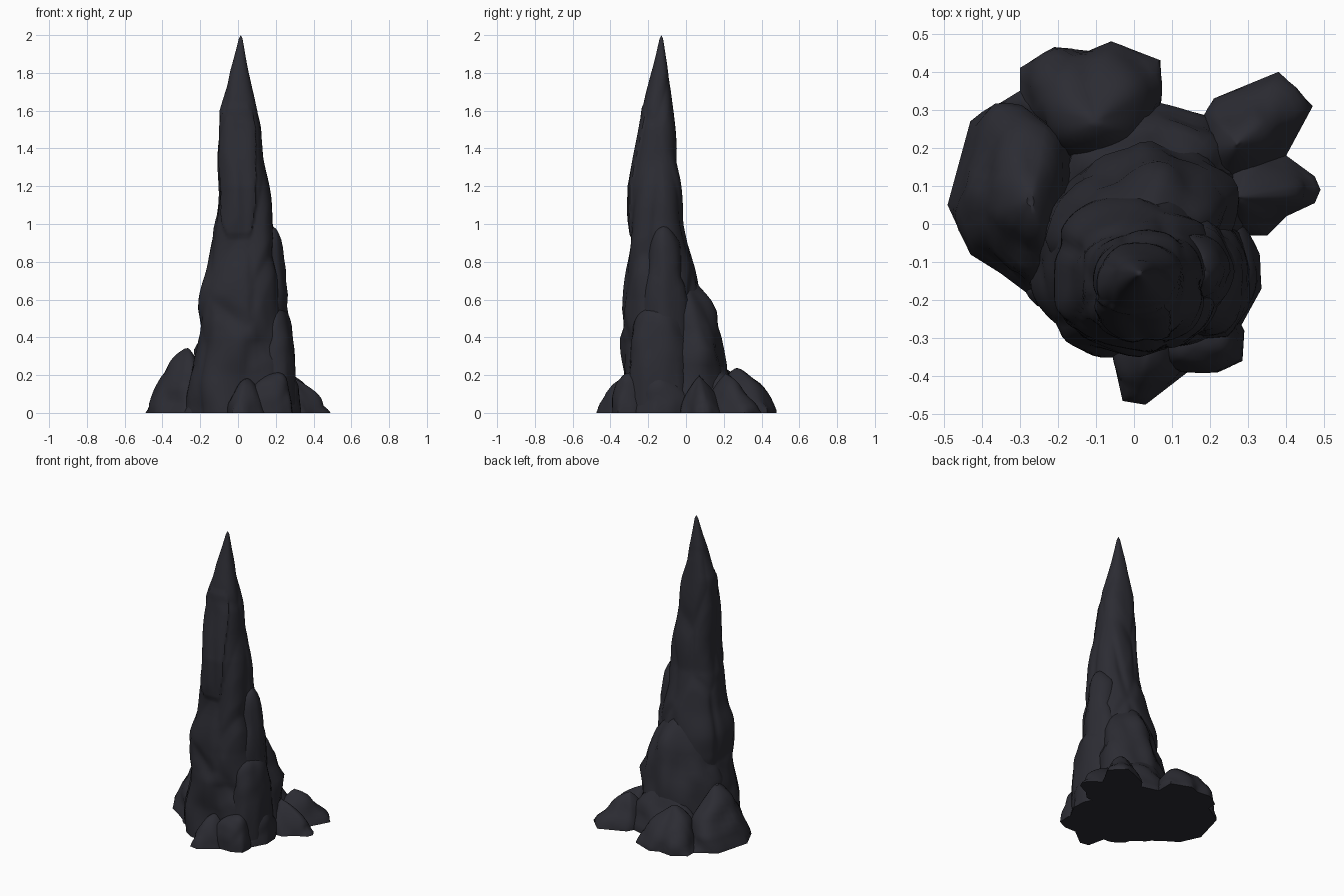
import bpy, bmesh, math
from mathutils import Vector, noise

if "Cube" in bpy.data.objects:
    bpy.data.objects.remove(bpy.data.objects["Cube"])

rock = bpy.data.materials.new("dark slate rock")
rock.diffuse_color = (0.025, 0.025, 0.033, 1)
rock.use_nodes = True
rock.node_tree.nodes["Principled BSDF"].inputs["Base Color"].default_value = rock.diffuse_color


def crease(p, sx, sz):
    """0 in the middle of a rock chunk, 1 along the cracks between chunks."""
    d = noise.voronoi(Vector((p.x * sx, p.y * sx, p.z * sz)))[0]
    return 1 - min(1, (d[1] - d[0]) / 0.25)


def loft(name, rings, tip, angle):
    """Skin closed rings from the ground up to a tip point."""
    bm = bmesh.new()
    vr = [[bm.verts.new(p) for p in r] for r in rings]
    n = len(vr[0])
    top = bm.verts.new(tip)
    bm.faces.new(list(reversed(vr[0])))
    for a, b in zip(vr, vr[1:]):
        for i in range(n):
            j = (i + 1) % n
            bm.faces.new((a[i], a[j], b[j], b[i]))
    for i in range(n):
        bm.faces.new((vr[-1][i], vr[-1][(i + 1) % n], top))
    bmesh.ops.recalc_face_normals(bm, faces=bm.faces)
    me = bpy.data.meshes.new(name)
    bm.to_mesh(me)
    bm.free()
    me.materials.append(rock)
    ob = bpy.data.objects.new(name, me)
    bpy.context.collection.objects.link(ob)
    bpy.ops.object.select_all(action='DESELECT')
    ob.select_set(True)
    bpy.context.view_layer.objects.active = ob
    bpy.ops.object.shade_smooth_by_angle(angle=math.radians(angle))


def mound(name, outline, peak, h, e=1.3, rough=0.14):
    """Boulder: ground outline shrinking toward a peak; larger e gives straighter slopes."""
    c = Vector((peak[0], peak[1], 0))
    base = []
    for i, a in enumerate(outline):
        a, b = Vector((*a, 0)), Vector((*outline[(i + 1) % len(outline)], 0))
        base += [a.lerp(b, t / 4) for t in range(4)]
    rings = []
    for k in range(14):
        t = k / 14 * math.pi / 2
        s, z = math.cos(t) ** e, h * math.sin(t) ** e
        ring = []
        for j, p in enumerate(base):
            # corners of the outline soften with height
            soft = (base[j - 2] + base[j - 1] + p + base[(j + 1) % len(base)]
                    + base[(j + 2) % len(base)]) / 5
            p = p.lerp(soft, min(1, k / 5))
            q = c + (p - c) * s + Vector((0, 0, z))
            f = 1 + rough * min(1, k / 3) * (1.3 * noise.noise(q * 8) - 0.5 * crease(q, 5, 4) + 0.15)
            ring.append(Vector((c.x + (q.x - c.x) * f, c.y + (q.y - c.y) * f,
                                z * (1 + 0.6 * rough * noise.noise(q * 7)))))
        rings.append(ring)
    loft(name, rings, (c.x, c.y, h), 50)


# Main spire: height, x min, x max, y min, y max
keys = [(0, -.27, .28, -.335, .13), (.2, -.255, .27, -.33, .12), (.4, -.225, .255, -.34, .1),
        (.6, -.195, .22, -.32, .07), (.8, -.16, .2, -.31, .03), (1, -.125, .18, -.305, -.01),
        (1.2, -.11, .165, -.3, -.03), (1.4, -.1, .14, -.265, -.05), (1.6, -.09, .105, -.23, -.07),
        (1.8, -.045, .06, -.185, -.09), (2, .01, .02, -.135, -.125)]
rings = []
ROWS, SEG = 110, 80
for r in range(ROWS):
    z = 2 * r / ROWS
    k = min(int(z / .2), 9)
    u = z / .2 - k
    x0, x1, y0, y1 = (a + (b - a) * u for a, b in zip(keys[k][1:], keys[k + 1][1:]))
    cx, cy = (x0 + x1) / 2, (y0 + y1) / 2
    ring = []
    for i in range(SEG):
        a = math.tau * i / SEG
        ca, sa = math.cos(a), math.sin(a)
        q = Vector((cx + (x1 - x0) / 2 * math.copysign(abs(ca) ** .85, ca),
                    cy + (y1 - y0) / 2 * math.copysign(abs(sa) ** .85, sa), z))
        f = 1.01 + .13 * noise.noise(Vector((q.x * 6, q.y * 6, z * 4))) - .07 * crease(q, 5, 1.8)
        # raised slab on the upper front
        if sa < 0 and (q.x / .095) ** 4 + ((z - 1.28) / .35) ** 4 < 1:
            f += .06
        ring.append(Vector((cx + (q.x - cx) * f, cy + (q.y - cy) * f, z)))
    rings.append(ring)
loft("main_spire", rings, (.015, -.13, 2), 40)

# Buttress and slabs leaning on the spire
mound("back_buttress", [(-.25, -.1), (-.24, .02), (-.17, .12), (-.08, .18), (.05, .23), (.16, .2),
                        (.27, .13), (.29, 0), (.2, -.15), (-.1, -.2)], (.03, -.03), .72, .95, .1)
mound("back_skirt", [(-.25, .1), (-.1, .27), (.06, .32), (.19, .285), (.29, .17), (.25, -.1),
                     (-.1, -.1)], (.08, .08), .34)
mound("right_slab_tall", [(.08, -.26), (.2, -.25), (.27, -.17), (.275, -.08), (.2, .02), (.06, 0)],
      (.16, -.12), .98, .65, .14)
mound("right_slab_low", [(.12, -.31), (.25, -.3), (.3, -.22), (.305, -.12), (.28, -.02), (.15, .06)],
      (.2, -.14), .56, .6, .1)
mound("right_foot", [(.15, -.3), (.28, -.27), (.335, -.17), (.33, -.08), (.28, .02), (.15, 0)],
      (.22, -.14), .24, 1)

# Boulders around the foot
mound("left_boulder", [(-.49, .05), (-.43, .27), (-.3, .35), (-.15, .25), (-.15, -.15),
                       (-.27, -.19), (-.35, -.13), (-.43, -.08)], (-.27, .06), .335)
mound("left_shards", [(-.29, -.17), (-.275, -.195), (-.255, -.215), (-.2, -.23), (-.12, -.3),
                      (-.08, -.2), (-.2, -.1)], (-.18, -.18), .16)
mound("back_boulder", [(-.3, .28), (-.3, .41), (-.21, .465), (-.12, .455), (-.06, .48), (.07, .43),
                       (.07, .3), (.05, .15), (-.2, .15)], (-.1, .27), .235)
mound("right_back_boulder", [(.18, .28), (.21, .33), (.38, .4), (.47, .31), (.4, .18), (.28, .08),
                             (.16, .12)], (.27, .21), .21, 1.5)
mound("right_boulder", [(.2, .02), (.27, -.03), (.35, -.03), (.4, .02), (.475, .055), (.49, .09),
                        (.475, .125), (.4, .18), (.25, .2)], (.27, .07), .2, 1.5)
mound("front_boulder", [(-.06, -.33), (-.03, -.465), (.03, -.475), (.14, -.39), (.14, -.25),
                        (0, -.22)], (.05, -.31), .18, 1.2)
mound("front_right_boulder", [(.04, -.35), (.12, -.39), (.22, -.39), (.285, -.36), (.29, -.28),
                              (.25, -.2), (.1, -.2)], (.2, -.29), .215, .9)
